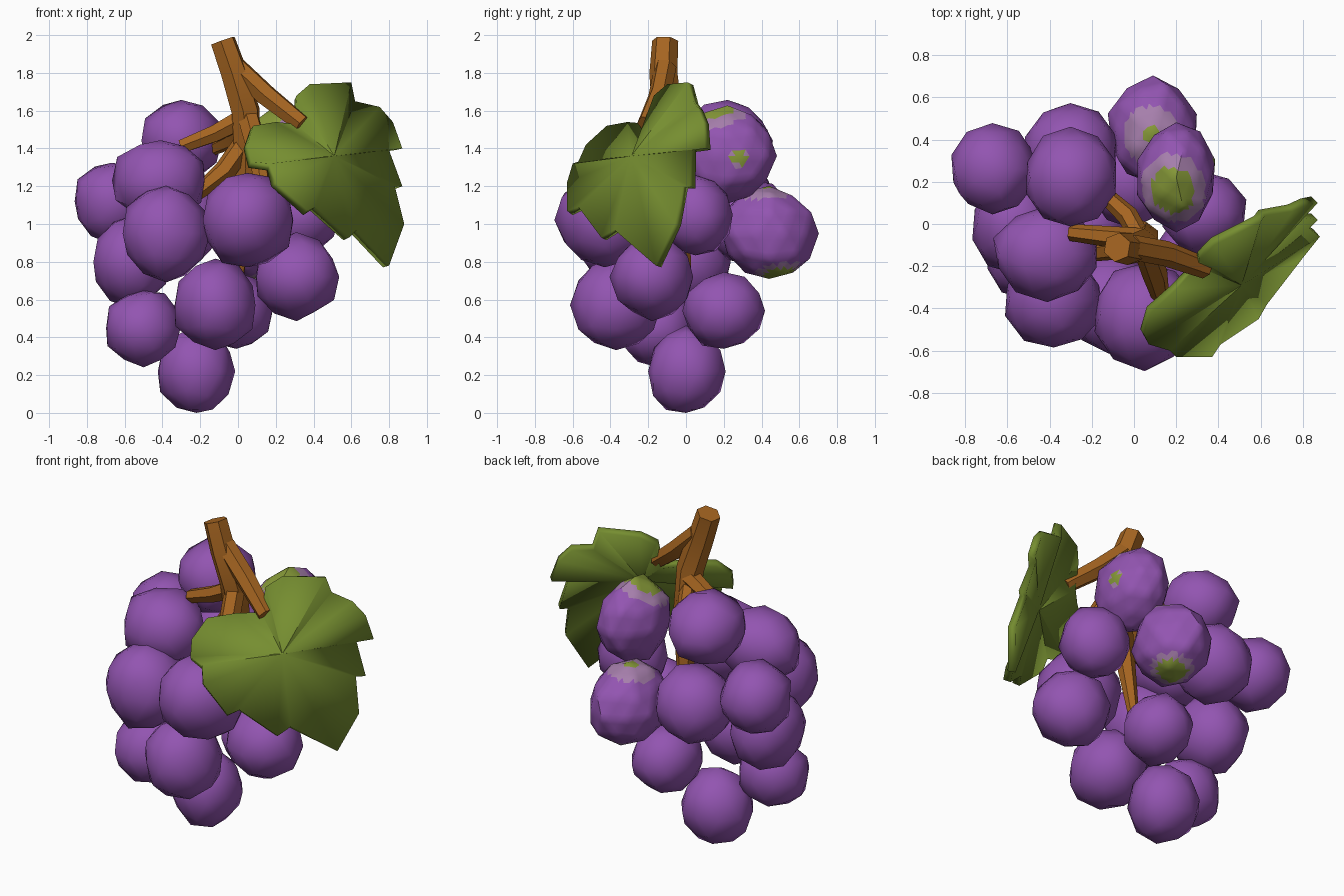
import bpy, bmesh, random
from mathutils import Vector

if "Cube" in bpy.data.objects:
    bpy.data.objects.remove(bpy.data.objects["Cube"])
random.seed(4)


def material(name, rgb):
    m = bpy.data.materials.new(name)
    m.use_nodes = True
    m.diffuse_color = (*rgb, 1)
    m.node_tree.nodes["Principled BSDF"].inputs["Base Color"].default_value = (*rgb, 1)
    return m


PURPLE = material("grape purple", (0.29, 0.09, 0.44))
MAUVE = material("pale mauve", (0.38, 0.21, 0.41))
UNRIPE = material("unripe green", (0.24, 0.32, 0.04))
LEAF = material("leaf green", (0.18, 0.27, 0.03))
BROWN = material("stem brown", (0.38, 0.13, 0.015))


def finish(obj, angle):
    bpy.ops.object.select_all(action="DESELECT")
    obj.select_set(True)
    bpy.context.view_layer.objects.active = obj
    bpy.ops.object.shade_smooth_by_angle(angle=angle)


def mesh_object(name, bm, materials):
    mesh = bpy.data.meshes.new(name)
    bm.to_mesh(mesh)
    bm.free()
    for m in materials:
        mesh.materials.append(m)
    obj = bpy.data.objects.new(name, mesh)
    bpy.context.collection.objects.link(obj)
    return obj


def grape(name, centre, radii, patches=()):
    """Chunky lumpy grape; patches are (point, green radius, mauve radius)."""
    bm = bmesh.new()
    bmesh.ops.create_icosphere(bm, subdivisions=2, radius=1)
    for v in bm.verts:
        k = random.uniform(0.97, 1.08)
        v.co = Vector(c + r * a * k for c, r, a in zip(centre, radii, v.co))
        v.co.z = max(v.co.z, 0)
    if patches:
        bmesh.ops.subdivide_edges(bm, edges=bm.edges[:], cuts=3, use_grid_fill=True)
        for f in bm.faces:
            for point, green, mauve in patches:
                d = (f.calc_center_median() - Vector(point)).length
                if d < green:
                    f.material_index = 2
                elif d < mauve:
                    f.material_index = 1
    finish(mesh_object(name, bm, (PURPLE, MAUVE, UNRIPE)), 0.7)


# Grapes
grape("grape_front", (0.05, -0.43, 1.02), (0.24, 0.25, 0.25))
grape("grape_front_right", (-0.38, -0.36, 0.95), (0.23, 0.23, 0.25))
grape("grape_upper_right", (-0.41, -0.14, 1.23), (0.25, 0.22, 0.22))
grape("grape_top_back", (-0.3, 0.22, 1.44), (0.21, 0.23, 0.21))
grape("grape_far_right", (-0.67, 0.26, 1.12), (0.2, 0.21, 0.21))
grape("grape_side_right", (-0.56, 0, 0.8), (0.21, 0.23, 0.23))
grape("grape_low_right", (-0.5, -0.15, 0.45), (0.2, 0.2, 0.2))
grape("grape_low_front", (-0.12, -0.37, 0.57), (0.22, 0.23, 0.23))
grape("grape_bottom", (-0.22, 0, 0.22), (0.2, 0.2, 0.23))
grape("grape_low_left", (0.31, -0.18, 0.72), (0.22, 0.21, 0.22))
grape("grape_low_back", (-0.01, 0.2, 0.54), (0.19, 0.21, 0.2))
grape("grape_back", (0.09, 0.44, 0.95), (0.21, 0.25, 0.24),
      [((0.08, 0.42, 1.2), 0.04, 0.15), ((0.14, 0.5, 0.7), 0.1, 0.14)])
grape("grape_top_left", (0.2, 0.22, 1.36), (0.18, 0.25, 0.25),
      [((0.17, 0.14, 1.62), 0.13, 0.2), ((0.38, 0.28, 1.35), 0.04, 0.05)])
grape("grape_side_left", (0.33, 0.05, 1.05), (0.2, 0.2, 0.21))
grape("grape_back_right", (-0.3, 0.34, 1.01), (0.22, 0.23, 0.23))


def branch(name, points):
    """Tapered six-sided tube through (x, y, z, radius) points."""
    curve = bpy.data.curves.new(name, "CURVE")
    curve.dimensions = "3D"
    curve.bevel_depth = 1
    curve.bevel_resolution = 1
    curve.use_fill_caps = True
    spline = curve.splines.new("POLY")
    spline.points.add(len(points) - 1)
    for p, (x, y, z, r) in zip(spline.points, points):
        p.co = (x, y, z, 1)
        p.radius = r
    obj = bpy.data.objects.new(name, curve)
    bpy.context.collection.objects.link(obj)
    curve.materials.append(BROWN)
    bpy.ops.object.select_all(action="DESELECT")
    obj.select_set(True)
    bpy.context.view_layer.objects.active = obj
    bpy.ops.object.convert(target="MESH")
    finish(bpy.context.object, 0.6)


# Stem and its side branches
branch("main_stem", [(-0.08, -0.11, 1.97, 0.07), (-0.02, -0.12, 1.8, 0.075), (0.04, -0.1, 1.6, 0.08),
                     (0.05, -0.06, 1.3, 0.07), (0, 0, 0.7, 0.03)])
branch("leaf_branch", [(-0.01, -0.11, 1.83, 0.06), (0.15, -0.14, 1.68, 0.06), (0.34, -0.21, 1.53, 0.05)])
branch("right_branch", [(0.05, -0.08, 1.57, 0.06), (-0.12, -0.06, 1.48, 0.05), (-0.3, -0.04, 1.41, 0.04)])
branch("front_branch", [(0.05, -0.1, 1.58, 0.06), (0.1, -0.24, 1.4, 0.06), (0.13, -0.36, 1.2, 0.04)])
branch("lower_branch", [(0.05, -0.06, 1.45, 0.06), (-0.07, -0.11, 1.28, 0.06), (-0.22, -0.14, 1.16, 0.04)])
branch("back_branch", [(0.03, -0.07, 1.5, 0.05), (-0.03, 0.04, 1.45, 0.05), (-0.14, 0.14, 1.4, 0.04)])

# Leaf: toothed outline fanned around a raised middle
outline = [
    (0.3, -0.2, 1.53), (0.31, -0.17, 1.68), (0.38, -0.1, 1.74), (0.6, 0.01, 1.75), (0.62, 0.04, 1.65),
    (0.75, 0.06, 1.62), (0.82, 0.09, 1.54), (0.87, 0.1, 1.4), (0.8, 0.03, 1.39), (0.87, 0.02, 1.2),
    (0.83, -0.02, 1.2), (0.88, -0.06, 1), (0.8, -0.16, 0.78), (0.63, -0.38, 0.97), (0.59, -0.45, 0.93),
    (0.41, -0.57, 1.09), (0.37, -0.63, 1.07), (0.2, -0.63, 1.22), (0.17, -0.6, 1.32), (0.07, -0.57, 1.33),
    (0.05, -0.53, 1.42), (0.08, -0.42, 1.52), (0.2, -0.31, 1.54)]
bm = bmesh.new()
ring = [bm.verts.new(p) for p in outline]
middle = bm.verts.new((0.51, -0.29, 1.36))
for a, b in zip(ring, ring[1:] + ring[:1]):
    bm.faces.new((middle, b, a))
bm.normal_update()
leaf = mesh_object("leaf", bm, [LEAF])
thick = leaf.modifiers.new("thickness", "SOLIDIFY")
thick.thickness = 0.045
thick.offset = -1
finish(leaf, 0.6)
